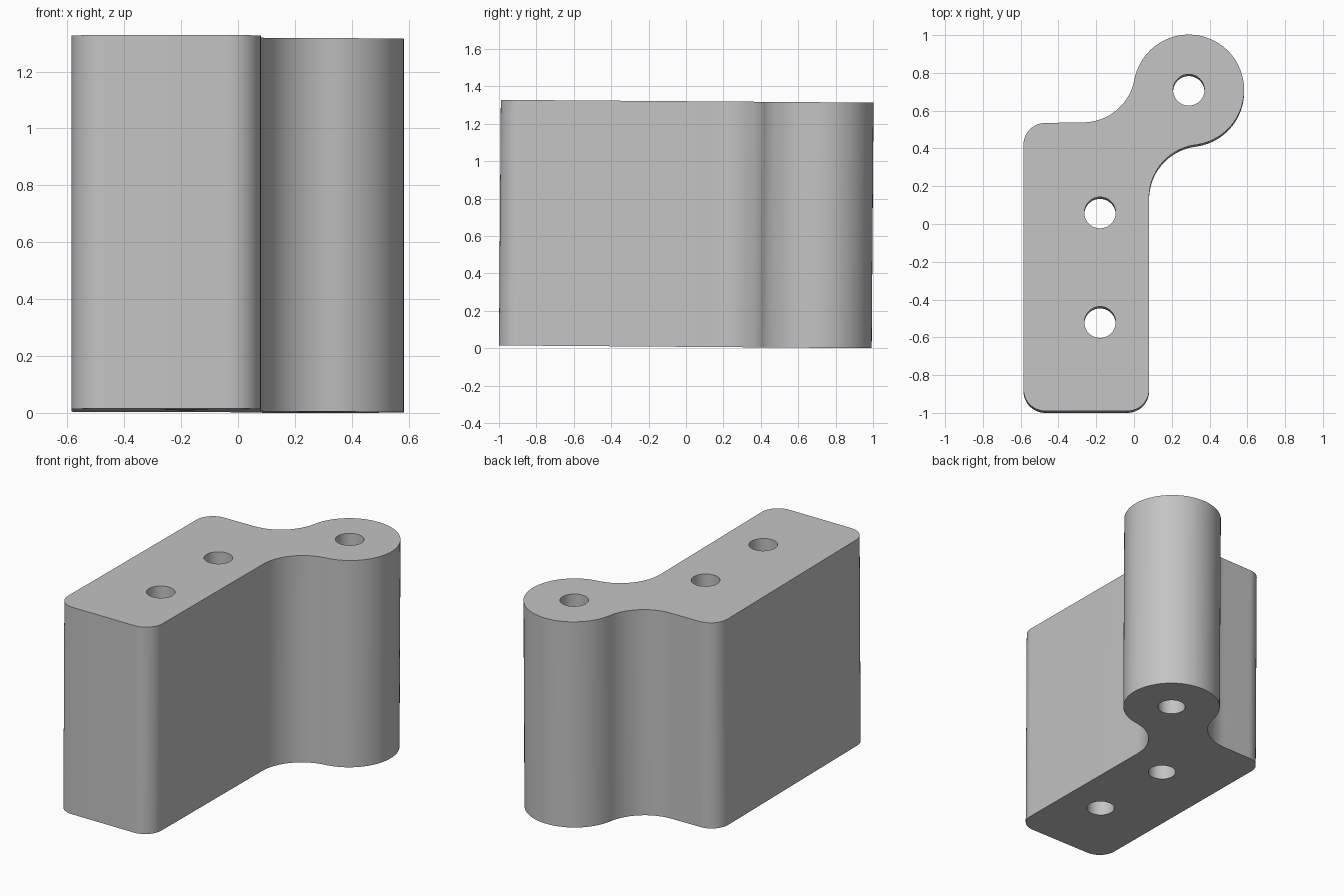
import bpy, bmesh
from math import cos, sin, radians, atan2, degrees
from mathutils import Matrix, Vector

cube = bpy.data.objects.get("Cube")
if cube:
    bpy.data.objects.remove(cube, do_unlink=True)

HEIGHT = 1.313
LEFT, RIGHT, FRONT, BACK = -0.585, 0.08, -1.0, 0.525
CORNER = 0.115
EYE, EYE_R = Vector((0.29, 0.70)), 0.293
HOLE_R = 0.083
HOLES = [EYE, Vector((-0.18, 0.05)), Vector((-0.18, -0.53))]


def arc(center, radius, start, end, steps):
    """Points along an arc, angles in degrees, either direction."""
    angles = [radians(start + (end - start) * i / steps) for i in range(steps + 1)]
    return [(center[0] + radius * cos(a), center[1] + radius * sin(a)) for a in angles]


def heading(a, b):
    return degrees(atan2(b[1] - a[1], b[0] - a[0]))


# Concave fillets that blend the plate into the round eye
low = Vector((RIGHT + 0.28, 0.13))
high = Vector((-0.27, BACK + 0.28))
low_r = (low - EYE).length - EYE_R
high_r = (high - EYE).length - EYE_R
low.x = RIGHT + low_r

# Outline, counter-clockwise from the front left corner
outline = arc((LEFT + CORNER, FRONT + CORNER), CORNER, 180, 270, 12)
outline += arc((RIGHT - CORNER, FRONT + CORNER), CORNER, 270, 360, 12)
outline += arc(low, low_r, 180, heading(low, EYE), 20)
outline += arc(EYE, EYE_R, heading(EYE, low), heading(EYE, high), 56)[1:]
outline += arc(high, high_r, heading(high, EYE), -90, 20)[1:]
outline += arc((LEFT + CORNER, BACK - CORNER), CORNER, 90, 180, 12)

# Fill the outline around the holes, then extrude it upward
bm = bmesh.new()
edges = []
for loop in [outline] + [arc(h, HOLE_R, 0, 360, 40)[:-1] for h in HOLES]:
    verts = [bm.verts.new((x, y, 0)) for x, y in loop]
    edges += [bm.edges.new((v, verts[i - 1])) for i, v in enumerate(verts)]
bmesh.ops.triangle_fill(bm, edges=edges, use_beauty=True)
result = bmesh.ops.extrude_face_region(bm, geom=bm.faces[:])
top = [g for g in result["geom"] if isinstance(g, bmesh.types.BMVert)]
bmesh.ops.translate(bm, verts=top, vec=(0, 0, HEIGHT))
bmesh.ops.recalc_face_normals(bm, faces=bm.faces[:])

# The block leans back very slightly
bm.transform(Matrix.Translation((0, 0, 0.0073)) @ Matrix.Rotation(-0.0075, 4, "X"))

mesh = bpy.data.meshes.new("hinge_block")
bm.to_mesh(mesh)
bm.free()
block = bpy.data.objects.new("hinge_block", mesh)
bpy.context.collection.objects.link(block)

# Plain grey finish
grey = bpy.data.materials.new("light_grey")
grey.use_nodes = True
color = (0.55, 0.55, 0.55, 1)
grey.diffuse_color = color
grey.node_tree.nodes["Principled BSDF"].inputs["Base Color"].default_value = color
mesh.materials.append(grey)

bpy.ops.object.select_all(action="DESELECT")
block.select_set(True)
bpy.context.view_layer.objects.active = block
bpy.ops.object.shade_smooth_by_angle(angle=radians(30))
